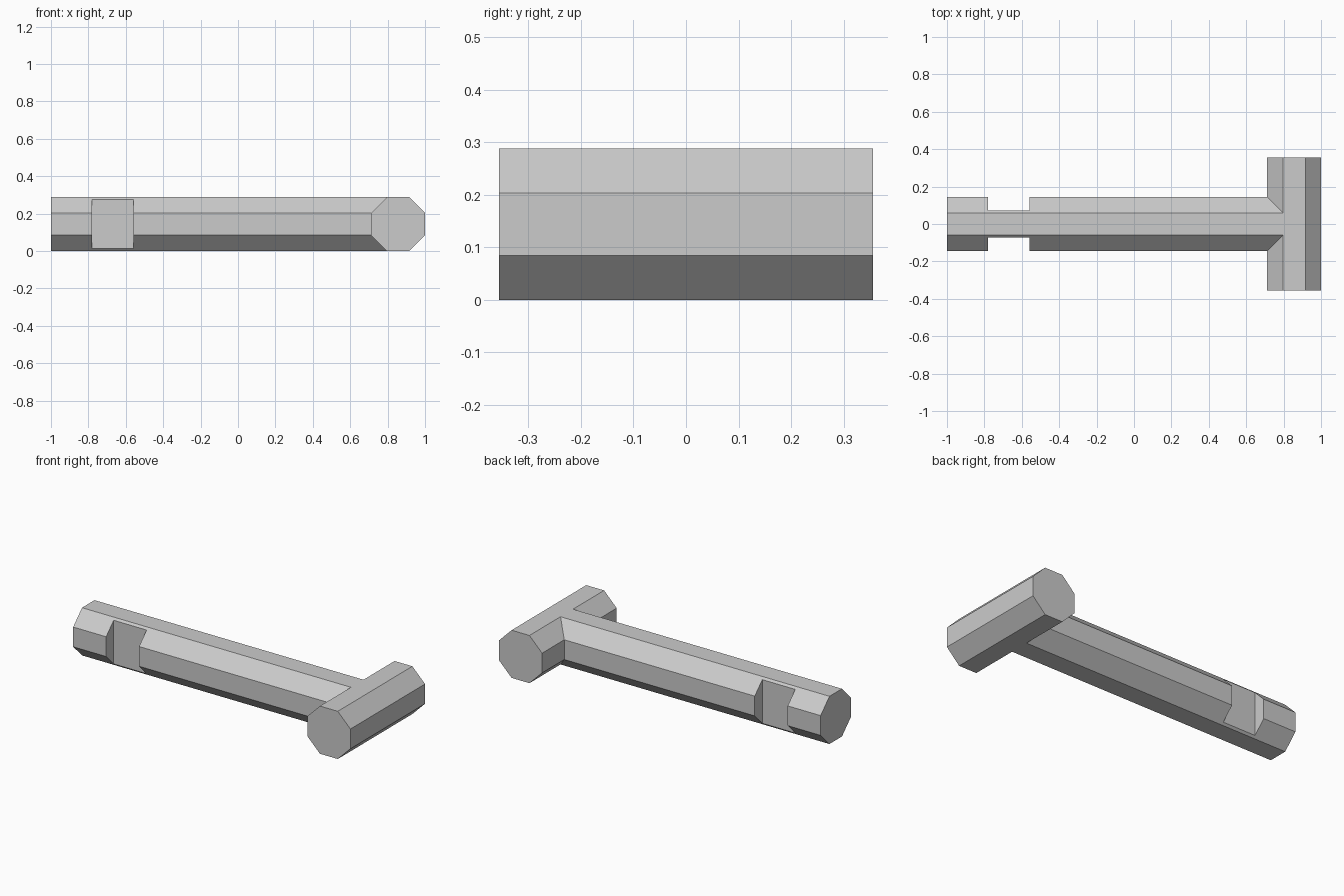
import bpy, bmesh, math

if "Cube" in bpy.data.objects:
    bpy.data.objects.remove(bpy.data.objects["Cube"])

R = 0.144                              # half width across the flats
S = R * math.tan(math.pi / 8)          # half length of one side
HEAD_X = 1 - R
CUT = 0.072                            # half thickness left between the notches

grey = bpy.data.materials.new("plain grey")
grey.use_nodes = True
grey.diffuse_color = (0.6, 0.6, 0.6, 1)
grey.node_tree.nodes["Principled BSDF"].inputs["Base Color"].default_value = (0.6, 0.6, 0.6, 1)


def octagon(half_width=R):
    """Octagon resting on z = 0, with its two sides trimmed to half_width."""
    drop = max(R - half_width, 0)
    h = min(S + drop, R)
    w = half_width
    ring = [(S, R), (w, h), (w, -h), (S, -R), (-S, -R), (-w, -h), (-w, h), (-S, R)]
    return [(a, R + b) for a, b in ring]


def finish(bm, name):
    bmesh.ops.remove_doubles(bm, verts=bm.verts, dist=1e-5)
    bmesh.ops.recalc_face_normals(bm, faces=bm.faces)
    mesh = bpy.data.meshes.new(name)
    bm.to_mesh(mesh)
    bm.free()
    mesh.materials.append(grey)
    obj = bpy.data.objects.new(name, mesh)
    bpy.context.collection.objects.link(obj)


def bridge(bm, a, b, sides=range(8)):
    for i in sides:
        j = (i + 1) % 8
        bm.faces.new((a[i], a[j], b[j], b[i]))


# Crosswise octagonal head
bm = bmesh.new()
ends = [[bm.verts.new((HEAD_X + a, y, z)) for a, z in octagon()] for y in (-0.356, 0.356)]
bridge(bm, *ends)
for ring in ends:
    bm.faces.new(ring)
finish(bm, "head")

# Octagonal shaft with a flat notch on each side, mitred against the head
bm = bmesh.new()


def section(x, half_width=R):
    return [bm.verts.new((x, y, z)) for y, z in octagon(half_width)]


rings = [section(-1), section(-0.78), section(-0.78, CUT),
         section(-0.56, CUT), section(-0.56), section(HEAD_X - R)]
for v in rings[-1]:
    if abs(v.co.z - R) > S + 0.001:
        v.co.x = HEAD_X - S
bm.faces.new(rings[0])
for k in range(5):
    notch_wall = k in (1, 3)
    bridge(bm, rings[k], rings[k + 1], (1, 5) if notch_wall else range(8))
finish(bm, "shaft")
